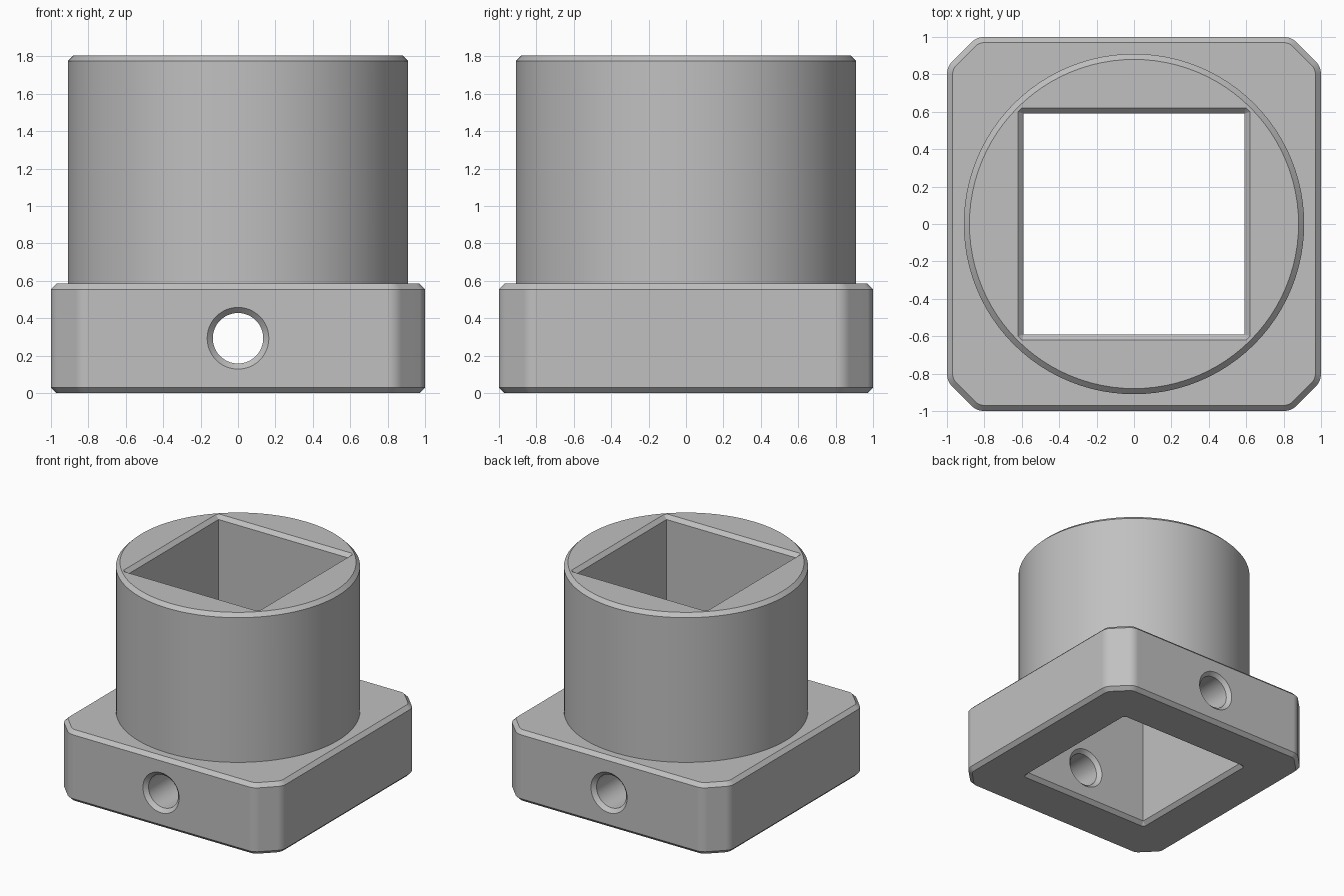
import bpy
import bmesh
import math
from mathutils import Matrix

default = bpy.data.objects.get("Cube")
if default:
    bpy.data.objects.remove(default, do_unlink=True)

grey = bpy.data.materials.new("plain grey")
grey.use_nodes = True
colour = (0.53, 0.53, 0.53, 1)
grey.diffuse_color = colour
grey.node_tree.nodes["Principled BSDF"].inputs["Base Color"].default_value = colour


def circle(r, sides):
    return [(r * math.cos(math.tau * i / sides), r * math.sin(math.tau * i / sides))
            for i in range(sides)]


def base_outline(r):
    """Square whose corners are cut at 45 degrees, with each cut rounded off."""
    quarter = []
    for cx, cy, start in ((0.9, 0.8, 0), (0.8, 0.9, 45)):
        for i in range(7):
            a = math.radians(start + 45 * i / 6)
            quarter.append((cx + r * math.cos(a), cy + r * math.sin(a)))
    return four_fold(quarter)


def square_outline(half, cut):
    return four_fold([(half, half - cut), (half - cut, half)])


def four_fold(quarter):
    points = []
    for _ in range(4):
        points += quarter
        quarter = [(-y, x) for x, y in quarter]
    return points


def loft(name, sections):
    """Solid through (height, outline) sections stacked along z."""
    bm = bmesh.new()
    rings = [[bm.verts.new((x, y, z)) for x, y in outline] for z, outline in sections]
    n = len(rings[0])
    for low, high in zip(rings, rings[1:]):
        for i in range(n):
            j = (i + 1) % n
            bm.faces.new((low[i], low[j], high[j], high[i]))
    bm.faces.new(rings[0][::-1])
    bm.faces.new(rings[-1])
    bmesh.ops.remove_doubles(bm, verts=bm.verts, dist=0.0005)
    bmesh.ops.recalc_face_normals(bm, faces=bm.faces)
    mesh = bpy.data.meshes.new(name)
    bm.to_mesh(mesh)
    bm.free()
    mesh.materials.append(grey)
    obj = bpy.data.objects.new(name, mesh)
    bpy.context.collection.objects.link(obj)
    return obj


def combine(target, other, operation):
    mod = target.modifiers.new(operation, 'BOOLEAN')
    mod.operation, mod.object, mod.solver = operation, other, 'EXACT'
    bpy.context.view_layer.objects.active = target
    bpy.ops.object.modifier_apply(modifier=mod.name)
    bpy.data.objects.remove(other, do_unlink=True)


HEIGHT, BASE, CH = 1.805, 0.585, 0.03

# Square base with chamfered rims
body = loft("flanged_sleeve", [
    (0, base_outline(0.1 - CH)), (CH, base_outline(0.1)),
    (BASE - CH, base_outline(0.1)), (BASE, base_outline(0.1 - CH))])

# Round sleeve with a chamfered top
sleeve = loft("round_sleeve", [
    (0.2, circle(0.91, 96)), (HEIGHT - CH, circle(0.91, 96)),
    (HEIGHT, circle(0.91 - CH, 96))])
combine(body, sleeve, 'UNION')

# Square shaft, flared at both ends
wall, flare = square_outline(0.59, 0), square_outline(0.62, 0.02)
shaft = loft("shaft_cutter", [
    (-0.1, flare), (0, flare), (CH, wall),
    (HEIGHT - CH, wall), (HEIGHT, flare), (HEIGHT + 0.1, flare)])
combine(body, shaft, 'DIFFERENCE')

# Cross hole through front and back walls, chamfered inside and out
half = [(0.58, 0.175), (0.62, 0.135), (0.97, 0.135), (1.01, 0.175)]
profile = [(-d, r) for d, r in reversed(half)] + half
hole = loft("hole_cutter", [(d, circle(r, 48)) for d, r in profile])
hole.data.transform(Matrix.Translation((0, 0, 0.293)) @ Matrix.Rotation(math.pi / 2, 4, 'X'))
combine(body, hole, 'DIFFERENCE')

# Smooth curved walls, crisp chamfers
bpy.ops.object.select_all(action='DESELECT')
body.select_set(True)
bpy.context.view_layer.objects.active = body
bpy.ops.object.shade_smooth_by_angle(angle=math.radians(25))
weighted = body.modifiers.new("even_shading", 'WEIGHTED_NORMAL')
weighted.keep_sharp = True
